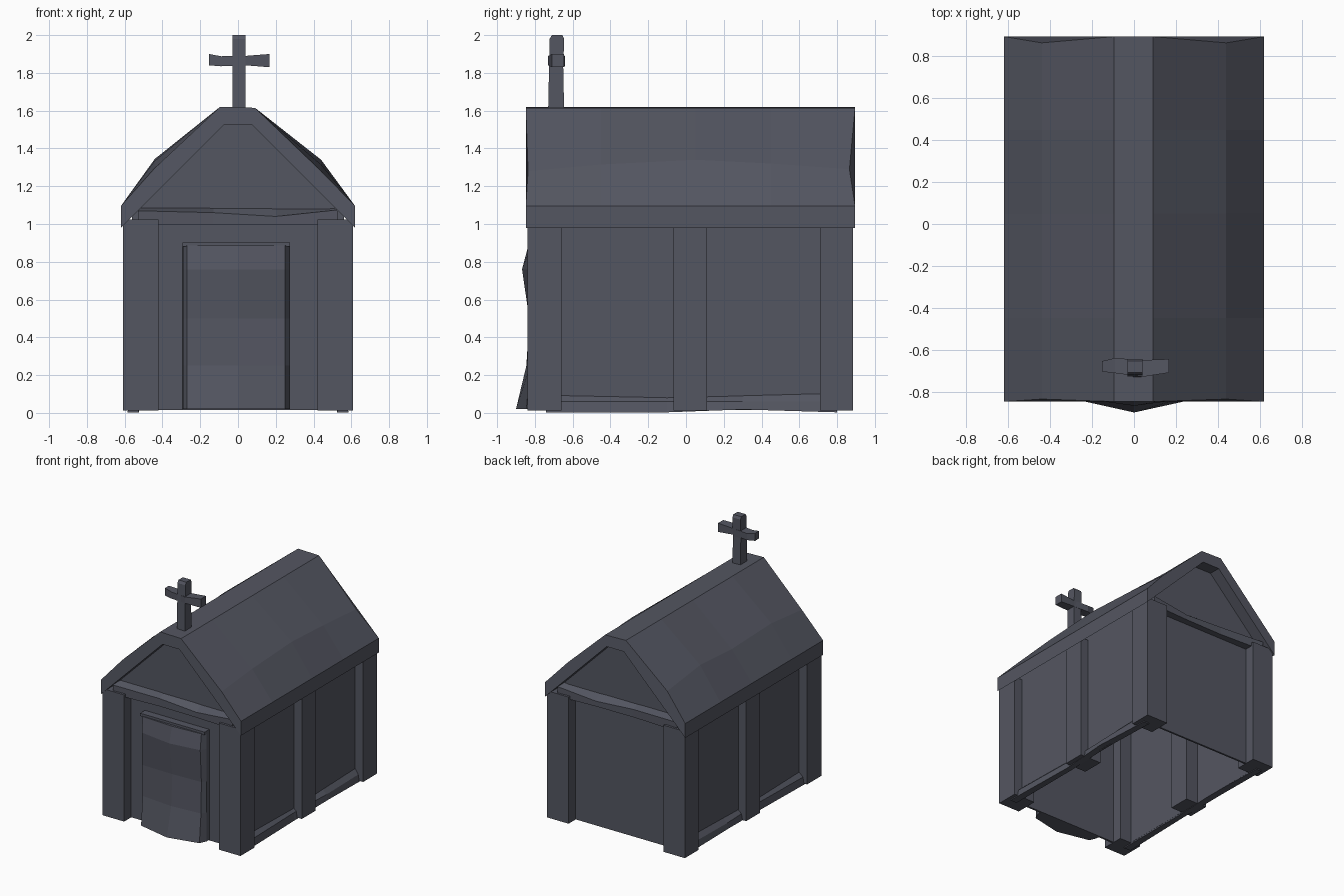
import bpy, bmesh

stone = bpy.data.materials.new("slate_grey")
stone.diffuse_color = (0.088, 0.093, 0.12, 1)


def finish(name, bm):
    bmesh.ops.recalc_face_normals(bm, faces=bm.faces)
    me = bpy.data.meshes.new(name)
    bm.to_mesh(me)
    bm.free()
    me.materials.append(stone)
    ob = bpy.data.objects.new(name, me)
    bpy.context.collection.objects.link(ob)
    return ob


def loft(name, rings):
    """Skin equal-length closed rings and cap both ends."""
    bm = bmesh.new()
    vs = [[bm.verts.new(p) for p in r] for r in rings]
    n = len(rings[0])
    for a, b in zip(vs, vs[1:]):
        for i in range(n):
            j = (i + 1) % n
            bm.faces.new((a[i], a[j], b[j], b[i]))
    bm.faces.new(vs[0][::-1])
    bm.faces.new(vs[-1])
    return finish(name, bm)


def box(name, x0, x1, y0, y1, z0, z1):
    return loft(name, [[(x0, y0, z), (x1, y0, z), (x1, y1, z), (x0, y1, z)]
                       for z in (z0, z1)])


# Posts, recessed side walls and wavy sills, mirrored left and right
for s, side in ((-1, "left"), (1, "right")):
    for tag, y0, y1 in (("front", -0.84, -0.66), ("middle", -0.065, 0.11), ("back", 0.71, 0.885)):
        box(f"{side}_{tag}_post", s * 0.42, s * 0.61, y0, y1, 0.012, 1.025)
    box(f"{side}_wall", s * 0.525, s * 0.54, -0.76, 0.81, 0.015, 1.06)
    loft(f"{side}_sill", [
        [(s * 0.525, y, z), (s * x, y, z), (s * (x - 0.01), y, 0.06), (s * 0.535, y, t)]
        for y, x, z, t in ((-0.74, 0.585, 0.003, 0.098), (-0.1, 0.57, 0.003, 0.085),
                           (0.3, 0.585, 0.018, 0.095), (0.8, 0.575, 0.003, 0.108))])

# End walls with gables, and the wedge beams across them
gable = [(-0.56, 0.015), (0.56, 0.015), (0.56, 1.05), (0.08, 1.54), (-0.08, 1.54), (-0.56, 1.05)]
for s, end, edge in ((-1, "front", -0.84), (1, "back", 0.885)):
    w = edge - s * 0.085
    loft(f"{end}_wall", [[(x, y, z) for x, z in gable] for y in (w, w - s * 0.015)])
    loft(f"{end}_beam", [
        [(x, w - s * 0.01, 0.998), (x, w + s * d, 0.998), (x, w + s * d, h), (x, w - s * 0.01, 1.087)]
        for x, d, h in ((-0.53, 0.07, 1.07), (-0.13, 0.05, 1.06), (0.2, 0.055, 1.04), (0.53, 0.07, 1.075))])

# Roof shell, bulging in the middle of each slope
rings = []
for y, dy, bl, br in ((-0.848, 0.012, 0.022, 0.01), (-0.45, 0, 0.06, 0.045), (0.05, 0, 0.045, 0.07),
                      (0.45, 0, 0.07, 0.05), (0.895, -0.03, 0.02, 0.02)):
    rings.append([(-0.62, y, 0.98), (-0.62, y, 1.095), (-0.44, y + dy, 1.275 + bl),
                  (-0.095, y, 1.62), (0.09, y, 1.615), (0.44, y + dy, 1.27 + br),
                  (0.62, y, 1.095), (0.62, y, 0.98), (0.075, y, 1.525), (-0.075, y, 1.525)])
loft("roof", rings)

# Warped stone door: a coarse grid front pulled back to the wall
rows = [(0.02, -0.84, -0.9, -0.845), (0.25, -0.82, -0.845, -0.825),
        (0.5, -0.825, -0.83, -0.82), (0.76, -0.83, -0.868, -0.835), (0.885, -0.82, -0.835, -0.82)]
loft("door", [[(-0.295, -0.75, z), (-0.29, -0.79, z), (-0.27, a, z), (0.0, b, z),
               (0.25, c, z), (0.275, -0.79, z), (0.275, -0.75, z)] for z, a, b, c in rows])
box("door_cap", -0.295, 0.275, -0.815, -0.75, 0.88, 0.903)

# Cross on the ridge, with rough-hewn arms
loft("cross_upright", [
    [(-0.03, y0, z), (0.04, y0, z), (0.04, y1, z), (-0.03, y1, z)]
    for z, y0, y1 in ((1.59, -0.73, -0.645), (1.83, -0.725, -0.65), (1.98, -0.722, -0.645), (2.0, -0.71, -0.655))])
loft("cross_arms", [
    [(x, y0, z0), (x, y1, z0), (x, y1, z1), (x, y0, z1)]
    for x, y0, y1, z0, z1 in ((-0.153, -0.705, -0.655, 1.84, 1.9), (-0.09, -0.712, -0.64, 1.835, 1.888),
                              (0.04, -0.73, -0.65, 1.84, 1.89), (0.168, -0.71, -0.645, 1.83, 1.9))])
